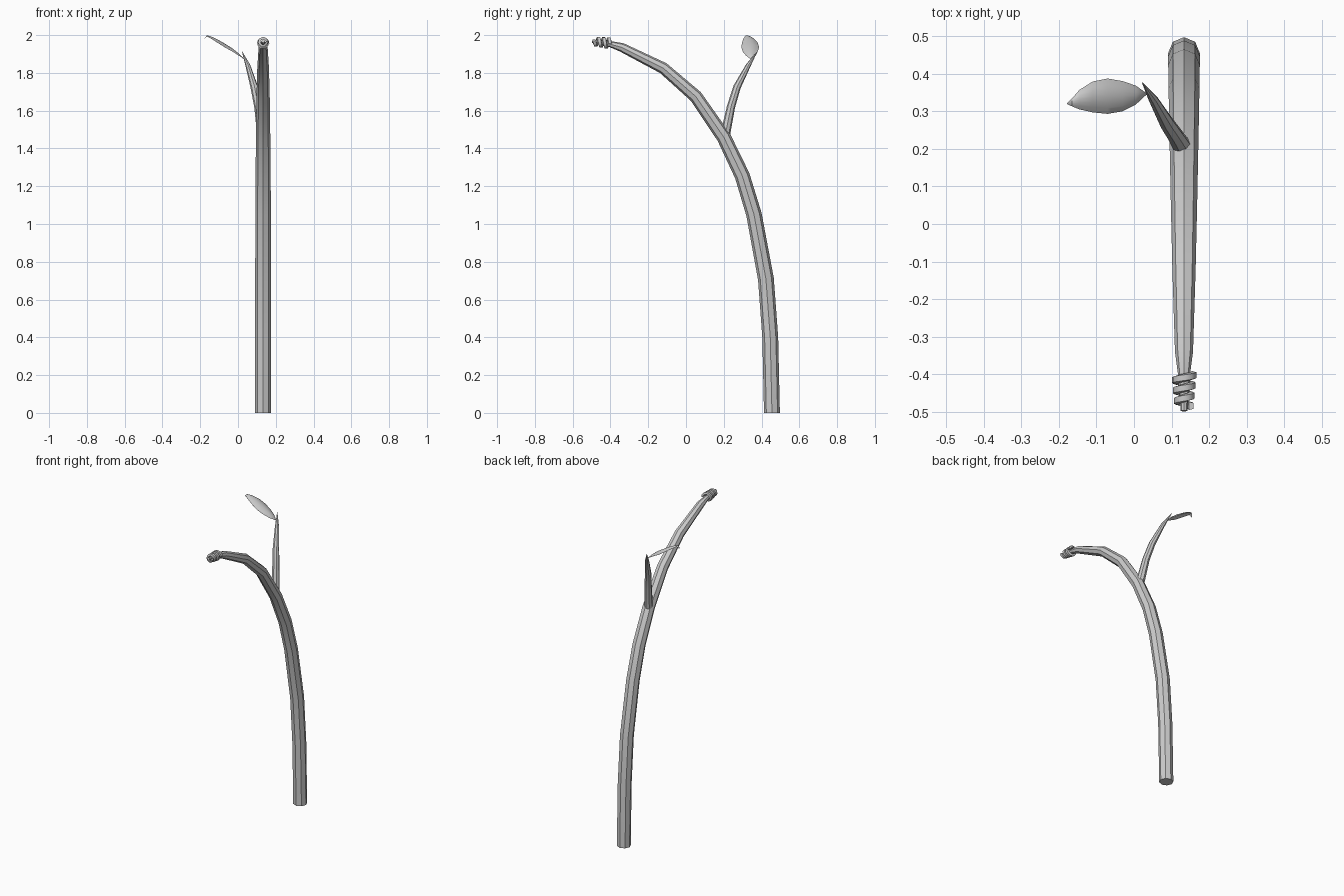
import bpy, bmesh, math
from mathutils import Vector

if "Cube" in bpy.data.objects:
    bpy.data.objects.remove(bpy.data.objects["Cube"])

grey = bpy.data.materials.new("plain grey")
grey.diffuse_color = (0.6, 0.6, 0.6, 1)
grey.use_nodes = True
grey.node_tree.nodes["Principled BSDF"].inputs["Base Color"].default_value = grey.diffuse_color
CX = 0.133


def finish(name, bm, angle):
    bmesh.ops.recalc_face_normals(bm, faces=bm.faces)
    me = bpy.data.meshes.new(name)
    bm.to_mesh(me)
    bm.free()
    ob = bpy.data.objects.new(name, me)
    bpy.context.collection.objects.link(ob)
    me.materials.append(grey)
    bpy.ops.object.select_all(action='DESELECT')
    ob.select_set(True)
    bpy.context.view_layer.objects.active = ob
    bpy.ops.object.shade_smooth_by_angle(angle=math.radians(angle))
    return ob


def skin(bm, rings, caps=True):
    n = len(rings[0])
    vs = [[bm.verts.new(p) for p in r] for r in rings]
    for a, b in zip(vs, vs[1:]):
        for i in range(n):
            j = (i + 1) % n
            bm.faces.new((a[i], a[j], b[j], b[i]))
    if caps:
        bm.faces.new(vs[0][::-1])
        bm.faces.new(vs[-1])


def tube(name, pts, sides):
    rings = []
    ps = [Vector(p[:3]) for p in pts]
    for k, p in enumerate(ps):
        t = (ps[min(k + 1, len(ps) - 1)] - ps[max(k - 1, 0)]).normalized()
        if k == 0 and p.z == 0:
            t = Vector((0, 0, 1))
        u = (Vector((1, 0, 0)) - t * t.x).normalized()
        w = t.cross(u)
        r = pts[k][3]
        rings.append([p + r * (math.cos(a) * u + math.sin(a) * w)
                      for a in [2 * math.pi * i / sides for i in range(sides)]])
    bm = bmesh.new()
    skin(bm, rings)
    return finish(name, bm, 35)


# bent main stem: y, z, radius
stem = [(0.455, 0, .042), (0.446, 0.4, .042), (0.423, 0.71, .042), (0.36, 1.05, .041),
        (0.298, 1.255, .040), (0.2, 1.46, .038), (0.052, 1.675, .035), (-0.12, 1.825, .031),
        (-0.34, 1.935, .024), (-0.40, 1.952, .016), (-0.497, 1.968, .009)]
tube("main_stem", [(CX, y, z, r) for y, z, r in stem], 8)

# side branch tapering to a point
tube("side_branch", [(0.128, 0.205, 1.46, .026), (0.108, 0.238, 1.62, .022),
                     (0.086, 0.27, 1.725, .020), (0.052, 0.33, 1.84, .013),
                     (0.022, 0.376, 1.912, .001)], 8)

# ribbon wound round the stem tip
rings = []
turns, per = 3, 14
for k in range(turns * per + 1):
    f = k / (turns * per)
    a = 2 * math.pi * turns * f
    c = Vector((CX, -0.402 - 0.082 * f, 1.956 + 0.009 * f))
    d = Vector((math.cos(a), 0, math.sin(a)))
    ro = 0.033 - 0.008 * f
    ri = ro - 0.012
    h = Vector((0, 0.011, 0))
    rings.append([c + d * ri - h, c + d * ro - h * .7, c + d * ro + h * .7, c + d * ri + h])
bm = bmesh.new()
skin(bm, rings)
finish("tip_binding", bm, 35)

# curved leaf: x, front edge y, back edge y, crest z
leaf = [(0.033, 0.344, 0.348, 1.874), (0.005, 0.318, 0.368, 1.902), (-0.03, 0.300, 0.380, 1.930),
        (-0.07, 0.293, 0.387, 1.955), (-0.11, 0.297, 0.379, 1.978), (-0.145, 0.305, 0.357, 1.994),
        (-0.165, 0.313, 0.334, 1.999), (-0.178, 0.319, 0.322, 1.980)]
rings = []
for x, y0, y1, z in leaf:
    w = y1 - y0
    top = []
    for i in range(7):
        s = i / 6
        top.append(Vector((x, y0 + w * s, z - 0.2 * w * (2 * s - 1) ** 2)))
    under = [p - Vector((0, 0, 0.001 + 0.05 * w * (1 - (i / 3 - 1) ** 2)))
             for i, p in enumerate(top)]
    rings.append(top + under[::-1])
bm = bmesh.new()
skin(bm, rings)
finish("leaf", bm, 50)
